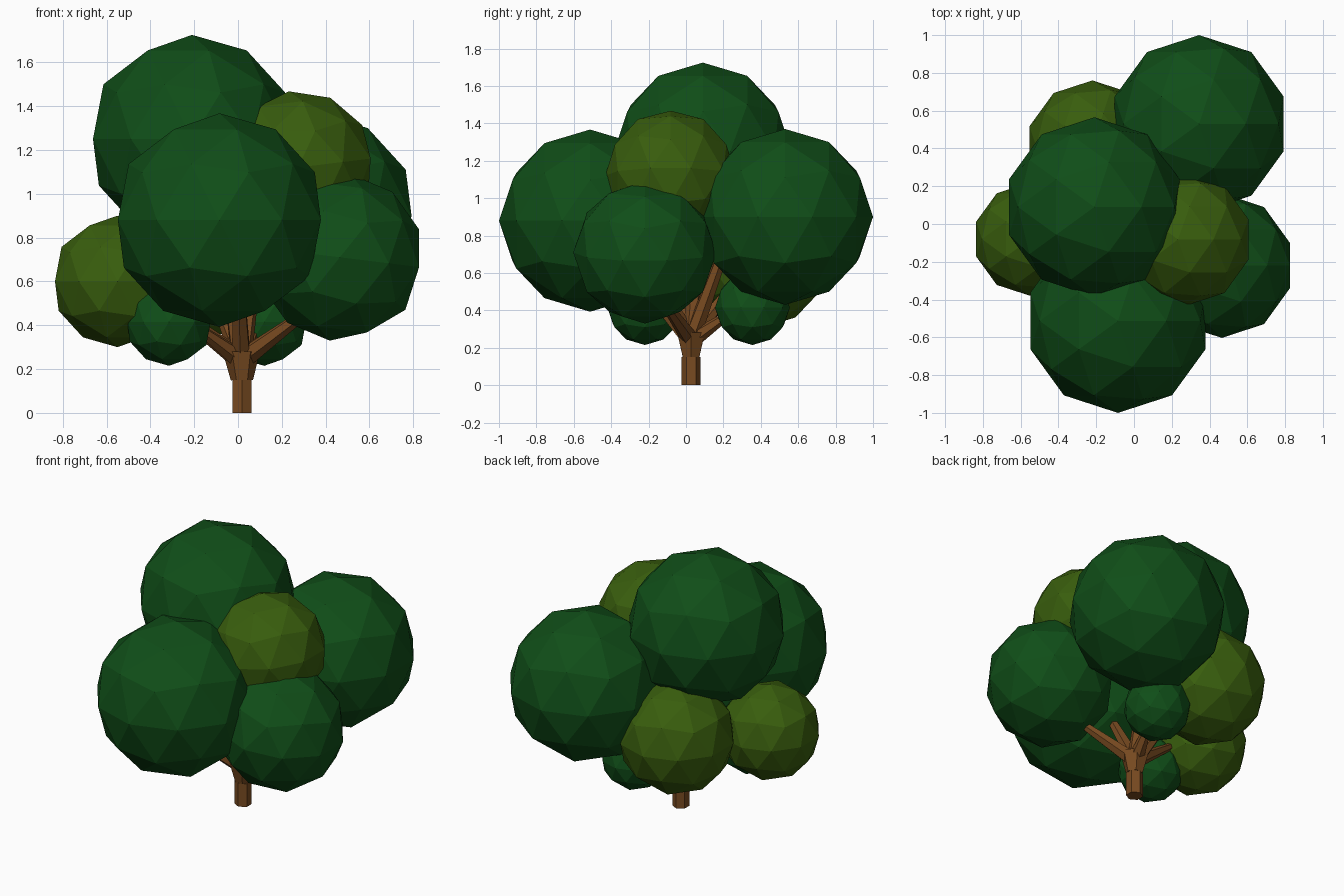
import bpy
from math import radians
from mathutils import Vector

if "Cube" in bpy.data.objects:
    bpy.data.objects.remove(bpy.data.objects["Cube"])


def material(name, rgb):
    m = bpy.data.materials.new(name)
    m.diffuse_color = (*rgb, 1)
    m.use_nodes = True
    m.node_tree.nodes["Principled BSDF"].inputs["Base Color"].default_value = m.diffuse_color
    return m


dark = material("dark_leaf", (0.005, 0.075, 0.009))
olive = material("olive_leaf", (0.04, 0.11, 0.004))
bark = material("bark", (0.19, 0.07, 0.015))


def leaf_ball(name, loc, r, mat, tilt=0):
    bpy.ops.mesh.primitive_ico_sphere_add(subdivisions=2, radius=r, location=loc,
                                          rotation=(0, radians(tilt), 0))
    ob = bpy.context.object
    ob.name = name
    ob.data.materials.append(mat)


def limb(name, a, b, r1, r2):
    # tapered six-sided limb from a to b
    a, b = Vector(a), Vector(b)
    d = b - a
    bpy.ops.mesh.primitive_cone_add(vertices=6, radius1=r1, radius2=r2, depth=d.length,
                                    location=(a + b) / 2,
                                    rotation=d.to_track_quat('Z', 'Y').to_euler())
    ob = bpy.context.object
    ob.name = name
    ob.data.materials.append(bark)


# foliage
for name, loc, r, mat, tilt in [
    ("foliage_top", (-0.21, 0.09, 1.25), 0.475, dark, 0),
    ("foliage_front", (-0.085, -0.513, 0.88), 0.487, dark, 0),
    ("foliage_back_right", (0.345, 0.53, 0.9), 0.47, dark, 0),
    ("foliage_right", (0.465, -0.22, 0.71), 0.383, dark, 7),
    ("foliage_upper_olive", (0.275, -0.082, 1.12), 0.35, olive, -7),
    ("foliage_left_olive", (-0.55, -0.08, 0.6), 0.3, olive, 0),
    ("foliage_back_olive", (-0.22, 0.41, 0.66), 0.35, olive, 0),
    ("foliage_small_front", (-0.315, -0.22, 0.415), 0.2, dark, 0),
    ("foliage_small_back", (0.12, 0.355, 0.415), 0.2, dark, 0),
]:
    leaf_ball(name, loc, r, mat, tilt)

# trunk and flared fork
limb("trunk", (0.018, 0.027, 0), (0.018, 0.027, 0.15), 0.051, 0.051)
limb("fork", (0.018, 0.027, 0.15), (0.015, 0.027, 0.28), 0.051, 0.085)

# branches reaching into the foliage
hub = (0.015, 0.027, 0.24)
for name, tip, r2 in [
    ("branch_back_right", (0.1, 0.25, 0.85), 0.025),
    ("branch_right", (0.3, -0.12, 0.45), 0.025),
    ("branch_left", (-0.33, -0.04, 0.5), 0.02),
    ("branch_small_front", (-0.2, -0.13, 0.4), 0.02),
    ("branch_small_back", (0.08, 0.24, 0.385), 0.02),
    ("branch_front", (0.0, -0.22, 0.65), 0.025),
    ("branch_top", (-0.08, 0.07, 0.9), 0.025),
    ("branch_back", (-0.1, 0.24, 0.52), 0.025),
]:
    limb(name, hub, tip, 0.048, r2)
